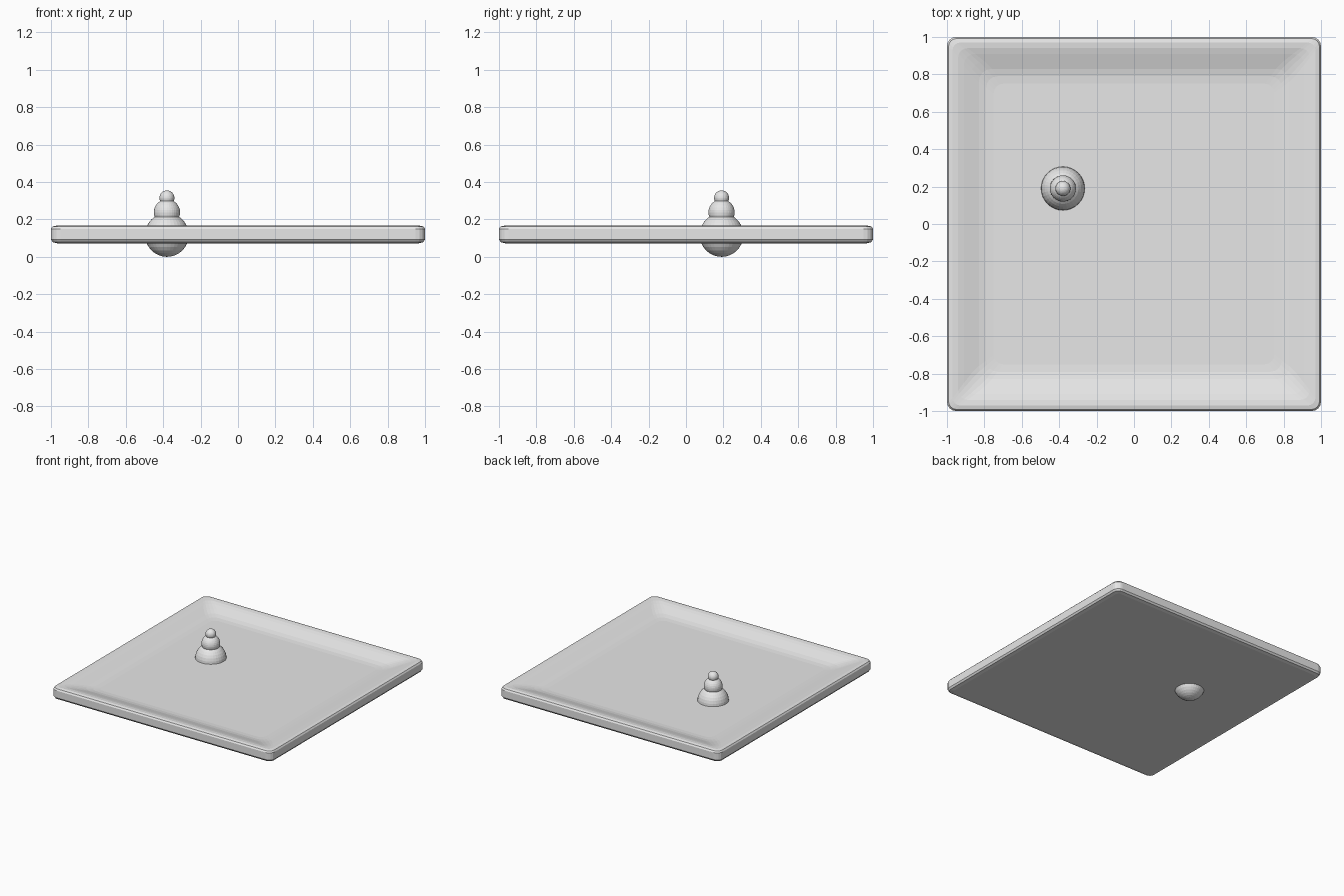
import bpy, bmesh, math

if "Cube" in bpy.data.objects:
    bpy.data.objects.remove(bpy.data.objects["Cube"])

grey = bpy.data.materials.new("snow_grey")
grey.diffuse_color = (0.8, 0.8, 0.8, 1)
grey.use_nodes = True
grey.node_tree.nodes["Principled BSDF"].inputs["Base Color"].default_value = grey.diffuse_color


def finish(name, bm):
    bmesh.ops.recalc_face_normals(bm, faces=bm.faces)
    mesh = bpy.data.meshes.new(name)
    bm.to_mesh(mesh)
    bm.free()
    mesh.materials.append(grey)
    obj = bpy.data.objects.new(name, mesh)
    bpy.context.collection.objects.link(obj)
    return obj


def rounded_square(half, radius, steps=4):
    """Corner points of a square outline with rounded corners."""
    pts = []
    for q in range(4):
        a0 = q * math.pi / 2
        sx, sy = [(1, 1), (-1, 1), (-1, -1), (1, -1)][q]
        for i in range(steps + 1):
            a = a0 + i / steps * math.pi / 2
            pts.append((sx * (half - radius) + radius * math.cos(a),
                        sy * (half - radius) + radius * math.sin(a)))
    return pts


# Tray: stacked outlines (half size, height, corner radius) from underside to dished floor
profile = [(0.965, 0.072, 0.03), (0.99, 0.078, 0.04), (1.0, 0.092, 0.05),
           (1.0, 0.150, 0.05), (0.992, 0.162, 0.045), (0.97, 0.167, 0.04),
           (0.94, 0.164, 0.05), (0.91, 0.156, 0.06), (0.87, 0.143, 0.07),
           (0.83, 0.130, 0.07), (0.79, 0.122, 0.06), (0.75, 0.119, 0.05)]
bm = bmesh.new()
rings = [[bm.verts.new((x, y, z)) for x, y in rounded_square(h, r)] for h, z, r in profile]
n = len(rings[0])
for lower, upper in zip(rings, rings[1:]):
    for i in range(n):
        j = (i + 1) % n
        bm.faces.new((lower[i], lower[j], upper[j], upper[i]))
bm.faces.new(rings[0][::-1])
bm.faces.new(rings[-1])
finish("ground_tray", bm)

# Three stacked balls: the largest sinks through the tray
for name, z, r in [("large_ball", 0.117, 0.117),
                   ("middle_ball", 0.238, 0.070),
                   ("small_ball", 0.315, 0.040)]:
    bm = bmesh.new()
    bmesh.ops.create_uvsphere(bm, u_segments=32, v_segments=16, radius=r)
    ball = finish(name, bm)
    ball.location = (-0.38, 0.19, z)
